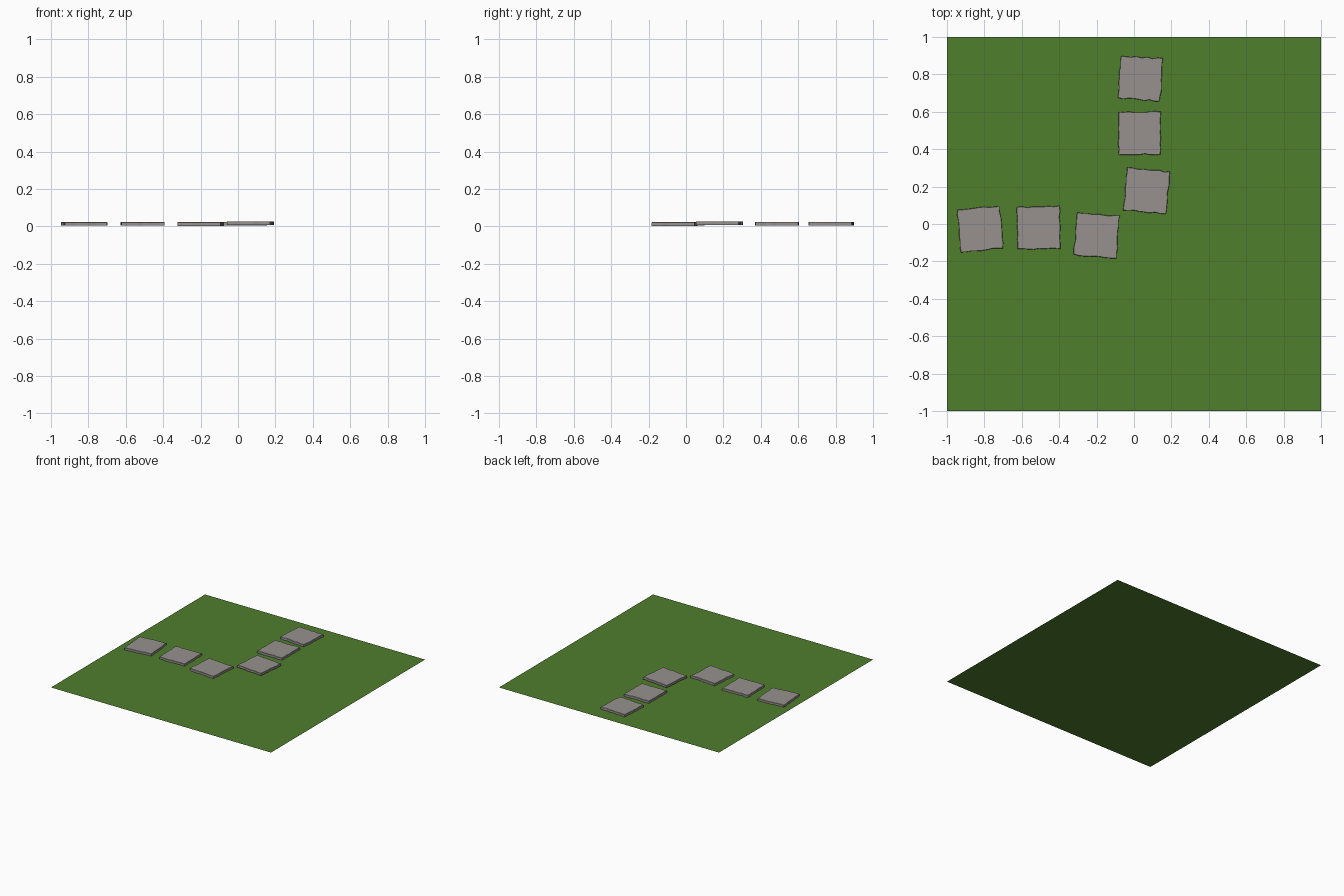
import bpy, bmesh, math, random

if "Cube" in bpy.data.objects:
    bpy.data.objects.remove(bpy.data.objects["Cube"])

random.seed(4)

def material(name, rgb):
    m = bpy.data.materials.new(name)
    m.diffuse_color = (*rgb, 1)
    m.use_nodes = True
    m.node_tree.nodes["Principled BSDF"].inputs["Base Color"].default_value = m.diffuse_color
    return m

GRASS = material("grass green", (0.08, 0.21, 0.026))
STONE = material("stone grey", (0.31, 0.285, 0.275))

def finish(name, bm, mat):
    me = bpy.data.meshes.new(name)
    bm.to_mesh(me)
    bm.free()
    me.materials.append(mat)
    ob = bpy.data.objects.new(name, me)
    bpy.context.collection.objects.link(ob)
    return ob

# flat lawn
bm = bmesh.new()
bmesh.ops.create_grid(bm, x_segments=1, y_segments=1, size=1)
finish("lawn", bm, GRASS)

# one worn square slab: chipped outline, extruded up, tiny chamfer on top
def slab(name, x, y, angle, z0, z1, half=0.114, steps=8):
    bm = bmesh.new()
    outline = []
    for side in range(4):
        a = side * math.pi / 2
        for i in range(steps):
            u = -half + 2 * half * i / steps
            v = -half + random.uniform(-0.004, 0.004)
            outline.append((u * math.cos(a) - v * math.sin(a),
                            u * math.sin(a) + v * math.cos(a)))
    rings = []
    for scale, z in ((1.0, z0), (1.0, z1 - 0.002), (0.985, z1)):
        rings.append([bm.verts.new((px * scale, py * scale, z)) for px, py in outline])
    n = len(outline)
    for lo, hi in zip(rings, rings[1:]):
        for i in range(n):
            j = (i + 1) % n
            bm.faces.new((lo[i], lo[j], hi[j], hi[i]))
    bm.faces.new(rings[-1])
    bm.faces.new(rings[0][::-1])
    bmesh.ops.recalc_face_normals(bm, faces=bm.faces)
    ob = finish(name, bm, STONE)
    ob.location = (x, y, 0)
    ob.rotation_euler.z = math.radians(angle)

# bent path of stepping stones
stones = [(-0.822, -0.026, 5, 0.005, 0.023), (-0.51, -0.021, 1, 0.005, 0.023),
          (-0.199, -0.061, -5, 0.003, 0.022), (0.067, 0.178, -6, 0.008, 0.027),
          (0.030, 0.486, 0, 0.005, 0.024), (0.034, 0.778, -4, 0.005, 0.024)]
for k, s in enumerate(stones, 1):
    slab(f"stepping_stone_{k}", *s)
